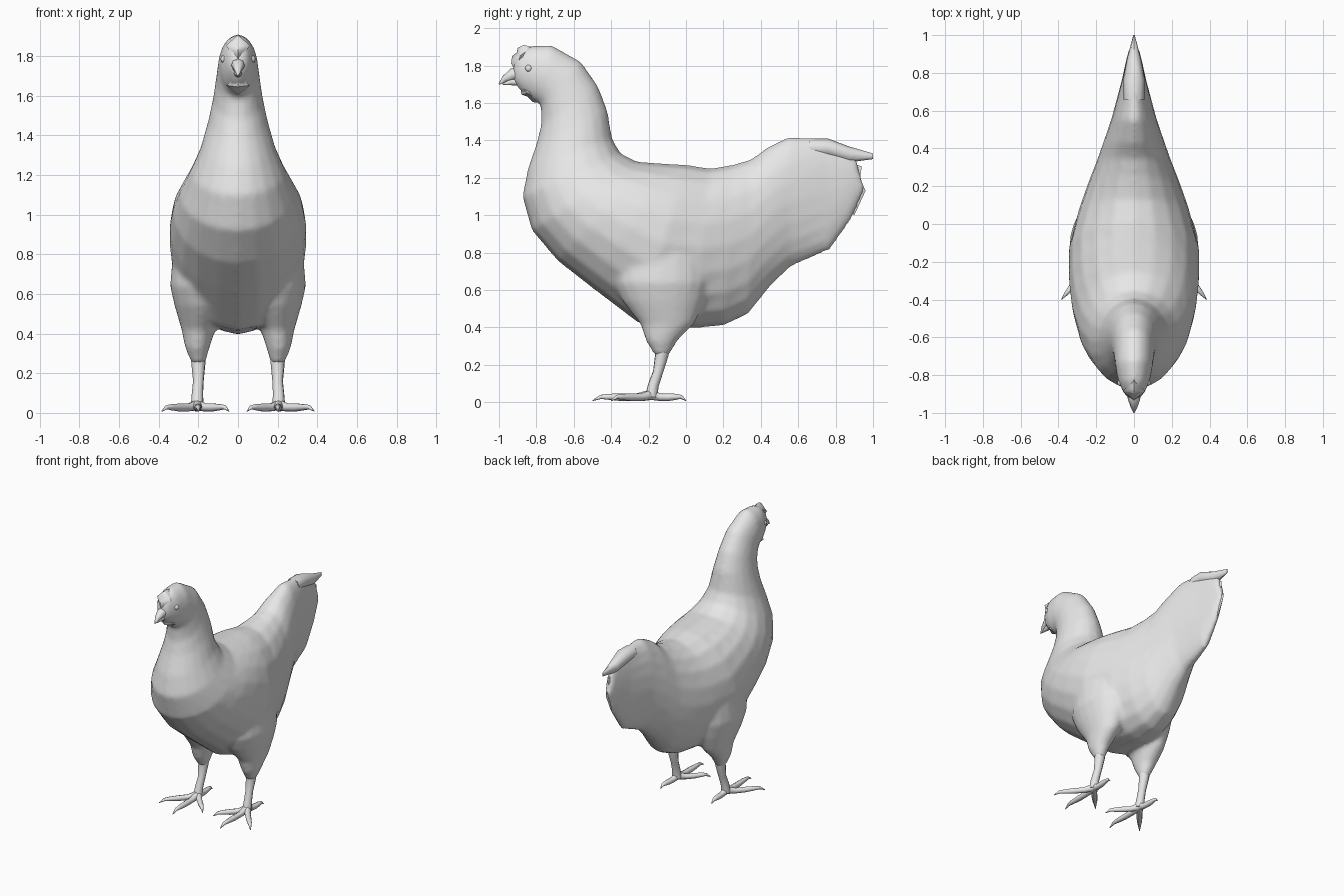
import bpy, bmesh
from math import sin, cos, pi
from mathutils import Vector

cube = bpy.data.objects.get("Cube")
if cube:
    bpy.data.objects.remove(cube, do_unlink=True)

grey = bpy.data.materials.new("plain_grey")
grey.use_nodes = True
grey.diffuse_color = (0.8, 0.8, 0.8, 1)
grey.node_tree.nodes["Principled BSDF"].inputs["Base Color"].default_value = (0.8, 0.8, 0.8, 1)


def loft(bm, rings):
    """Skin a list of point rings and cap both ends."""
    loops = [[bm.verts.new(p) for p in ring] for ring in rings]
    n = len(loops[0])
    for a, b in zip(loops, loops[1:]):
        for i in range(n):
            bm.faces.new((a[i], a[(i + 1) % n], b[(i + 1) % n], b[i]))
    bm.faces.new(loops[0])
    bm.faces.new(loops[-1])


def oval(centre, side, up, n=20):
    return [centre + side * cos(2 * pi * i / n) + up * sin(2 * pi * i / n) for i in range(n)]


def tube(bm, path, radii, n=8):
    """Round tube with a varying radius along a path."""
    pts = [Vector(p) for p in path]
    rings = []
    for i, p in enumerate(pts):
        d = (pts[min(i + 1, len(pts) - 1)] - pts[max(i - 1, 0)]).normalized()
        side = d.orthogonal().normalized()
        rings.append(oval(p, side * radii[i], d.cross(side) * radii[i], n))
    loft(bm, rings)


def finish(bm, name, angle=0.9):
    bmesh.ops.recalc_face_normals(bm, faces=bm.faces)
    mesh = bpy.data.meshes.new(name)
    bm.to_mesh(mesh)
    bm.free()
    ob = bpy.data.objects.new(name, mesh)
    bpy.context.collection.objects.link(ob)
    mesh.materials.append(grey)
    bpy.ops.object.select_all(action='DESELECT')
    ob.select_set(True)
    bpy.context.view_layer.objects.active = ob
    bpy.ops.object.shade_smooth_by_angle(angle=angle)
    return ob


def plate(name, outline, half):
    """Thin upright plate from a (y, z) outline, thickest at its middle."""
    bm = bmesh.new()
    mid = sum((Vector(p) for p in outline), Vector((0, 0))) / len(outline)
    rim = [bm.verts.new((0, y, z)) for y, z in outline]
    for s in (-1, 1):
        hub = bm.verts.new((s * half, mid.x, mid.y))
        for a, b in zip(rim, rim[1:] + rim[:1]):
            bm.faces.new((a, b, hub))
    return finish(bm, name)


# Head, neck, trunk and tail: top point, bottom point, half width
sections = [
    ((-.925, 1.79), (-.92, 1.71), .03), ((-.90, 1.87), (-.88, 1.66), .058),
    ((-.83, 1.905), (-.83, 1.62), .085), ((-.72, 1.91), (-.775, 1.59), .10),
    ((-.56, 1.82), (-.775, 1.55), .11), ((-.47, 1.69), (-.775, 1.48), .125),
    ((-.42, 1.56), (-.80, 1.38), .15), ((-.395, 1.41), (-.845, 1.25), .19),
    ((-.35, 1.33), (-.875, 1.10), .24), ((-.26, 1.285), (-.825, .92), .295),
    ((-.18, 1.28), (-.685, .755), .33), ((-.10, 1.275), (-.50, .61), .345),
    ((0, 1.27), (-.25, .42), .345), ((.13, 1.25), (.04, .395), .29),
    ((.25, 1.27), (.20, .41), .24), ((.35, 1.30), (.33, .47), .195),
    ((.43, 1.36), (.45, .62), .16), ((.55, 1.42), (.56, .725), .12),
    ((.75, 1.41), (.77, .815), .065), ((.85, 1.37), (.88, .97), .042),
    ((.90, 1.33), (.955, 1.13), .025)]
bm = bmesh.new()
rings = []
for top, bottom, w in sections:
    t, b = Vector((0, *top)), Vector((0, *bottom))
    rings.append(oval((t + b) / 2, Vector((w, 0, 0)), (t - b) / 2))
loft(bm, rings)

# Thighs: x, y, z, half width, half depth
thigh = [(.2, -.13, .25, .034, .038), (.205, -.13, .33, .062, .085),
         (.2, -.10, .42, .085, .145), (.185, -.12, .54, .135, .22),
         (.175, -.13, .64, .168, .26), (.165, -.13, .78, .166, .26),
         (.17, -.13, .92, .13, .20)]
for s in (-1, 1):
    loft(bm, [oval(Vector((s * x, y, z)), Vector((rx, 0, 0)), Vector((0, ry, 0)))
              for x, y, z, rx, ry in thigh])
body = finish(bm, "body", 1.2)

# Blend trunk and thighs into one skin
remesh = body.modifiers.new("blend", 'REMESH')
remesh.mode = 'VOXEL'
remesh.voxel_size = .016
remesh.use_smooth_shade = True
smooth = body.modifiers.new("soften", 'SMOOTH')
smooth.factor = .5
smooth.iterations = 6

# Tail feather tip
bm = bmesh.new()
loft(bm, [oval(Vector((0, y, z)), Vector((w, 0, 0)), Vector((0, 0, h)), 8)
          for y, z, w, h in [(.66, 1.36, .055, .05), (.76, 1.36, .058, .05),
                             (.87, 1.325, .038, .043), (1, 1.315, .004, .015)]])
finish(bm, "tail_tip")
plate("tail_fringe", [(.84, 1.3), (.94, 1.26), (.93, 1.2), (.96, 1.13), (.9, 1.0), (.82, 1.05)], .03)

# Beak halves
for name, path, radii in [
        ("upper_beak", [(0, -.88, 1.755), (0, -.93, 1.752), (0, -.97, 1.728), (0, -1, 1.7)],
         [.04, .032, .018, .003]),
        ("lower_beak", [(0, -.88, 1.715), (0, -.94, 1.712), (0, -.98, 1.7)], [.024, .017, .003])]:
    bm = bmesh.new()
    tube(bm, path, radii)
    finish(bm, name)

# Comb and wattle
plate("comb", [(-.91, 1.77), (-.935, 1.81), (-.93, 1.85), (-.905, 1.87), (-.9, 1.895),
               (-.87, 1.91), (-.82, 1.9), (-.82, 1.82)], .06)
plate("wattle", [(-.91, 1.71), (-.885, 1.68), (-.88, 1.645), (-.85, 1.635), (-.82, 1.605),
                 (-.78, 1.6), (-.78, 1.69)], .06)

for s, side in ((-1, "right"), (1, "left")):
    # Eye
    bm = bmesh.new()
    bmesh.ops.create_uvsphere(bm, u_segments=12, v_segments=8, radius=.02)
    bmesh.ops.translate(bm, verts=bm.verts, vec=(s * .068, -.84, 1.785))
    finish(bm, side + "_eye")

    # Shank
    bm = bmesh.new()
    tube(bm, [(s * .2, -.125, .30), (s * .2, -.13, .25), (s * .2, -.15, .16),
              (s * .205, -.175, .09), (s * .205, -.185, .03)],
         [.04, .036, .027, .029, .034], 10)
    finish(bm, side + "_shank")

    # Three front toes and one hind toe, each ending in a claw
    bm = bmesh.new()
    for x, y in [(.385, -.40), (.20, -.50), (.045, -.36), (.215, 0)]:
        base, tip = Vector((s * .205, -.185, .04)), Vector((s * x, y, .008))
        path = [base.lerp(tip, f) + Vector((0, 0, lift)) for f, lift in
                [(0, 0), (.25, -.005), (.5, .003), (.72, .012), (.86, .016), (1, 0)]]
        tube(bm, path, [.028, .02, .02, .016, .011, .002])
    finish(bm, side + "_foot")
